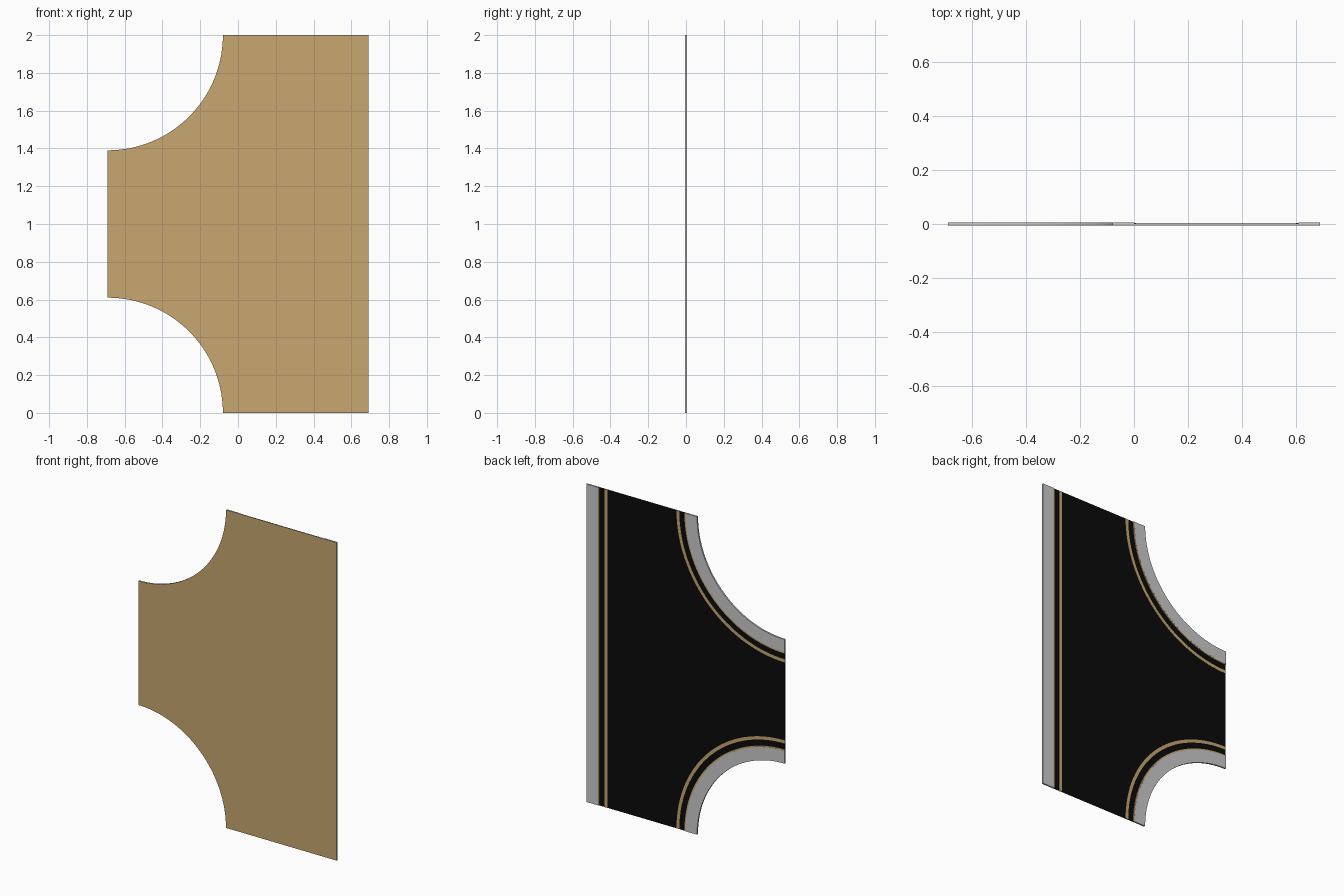
import bpy, bmesh
from math import sin, cos, pi

if "Cube" in bpy.data.objects:
    bpy.data.objects.remove(bpy.data.objects["Cube"])

W, H, R = 0.69, 2.0, 0.61      # half width, height, corner cut radius
WALK, SEG = 0.08, 32           # pavement width, arc segments
BOTTOM, ROAD, TOP = -0.005, 0.001, 0.005


def material(name, color):
    m = bpy.data.materials.new(name)
    m.diffuse_color = (*color, 1)
    m.use_nodes = True
    m.node_tree.nodes["Principled BSDF"].inputs["Base Color"].default_value = m.diffuse_color
    return m


tan = material("tan_paint", (0.58, 0.39, 0.16))
black = material("asphalt", (0.003, 0.003, 0.003))


def arc(r, upper):
    """Quarter arc from the left edge round to the top or bottom edge."""
    pts = [(-W + r * sin(a), r * cos(a))
           for a in (i * pi / 2 / SEG for i in range(SEG + 1))]
    return [(x, H - z) for x, z in pts] if upper else pts


def plate(name, outline, y0, y1, mat=None):
    """Flat outline in x/z extruded from y0 to y1."""
    bm = bmesh.new()
    face = bm.faces.new([bm.verts.new((x, y0, z)) for x, z in outline])
    ext = bmesh.ops.extrude_face_region(bm, geom=[face])
    for v in ext["geom"]:
        if isinstance(v, bmesh.types.BMVert):
            v.co.y = y1
    bmesh.ops.recalc_face_normals(bm, faces=bm.faces)
    me = bpy.data.meshes.new(name)
    bm.to_mesh(me)
    bm.free()
    if mat:
        me.materials.append(mat)
    ob = bpy.data.objects.new(name, me)
    bpy.context.collection.objects.link(ob)
    return ob


def junction(r, right):
    """T-junction outline with corner radius r and a straight right edge."""
    return arc(r, False) + [(right, 0), (right, H)] + arc(r, True)[::-1]


def strips(name, near, far, y0, y1, mat=None):
    """Strip following all three road edges, near..far from each edge."""
    a, b = W - far, W - near
    plate(name + "_straight", [(a, 0), (b, 0), (b, H), (a, H)], y0, y1, mat)
    for label, upper in (("lower", False), ("upper", True)):
        ring = arc(R + near, upper) + arc(R + far, upper)[::-1]
        plate(f"{name}_{label}_corner", ring, y0, y1, mat)


# Tan underside, grey core and black road surface
plate("underside", junction(R, W), BOTTOM, BOTTOM + 0.001, tan)
plate("base_slab", junction(R, W), BOTTOM + 0.001, ROAD - 0.001)
plate("road_surface", junction(R + WALK, W - WALK), ROAD - 0.001, ROAD, black)

# Raised pavements, thin kerbs and painted edge lines
strips("pavement", 0, WALK, ROAD - 0.001, TOP)
strips("kerb", WALK, WALK + 0.008, ROAD, TOP - 0.0005, tan)
strips("edge_line", 0.125, 0.145, ROAD, ROAD + 0.001, tan)
